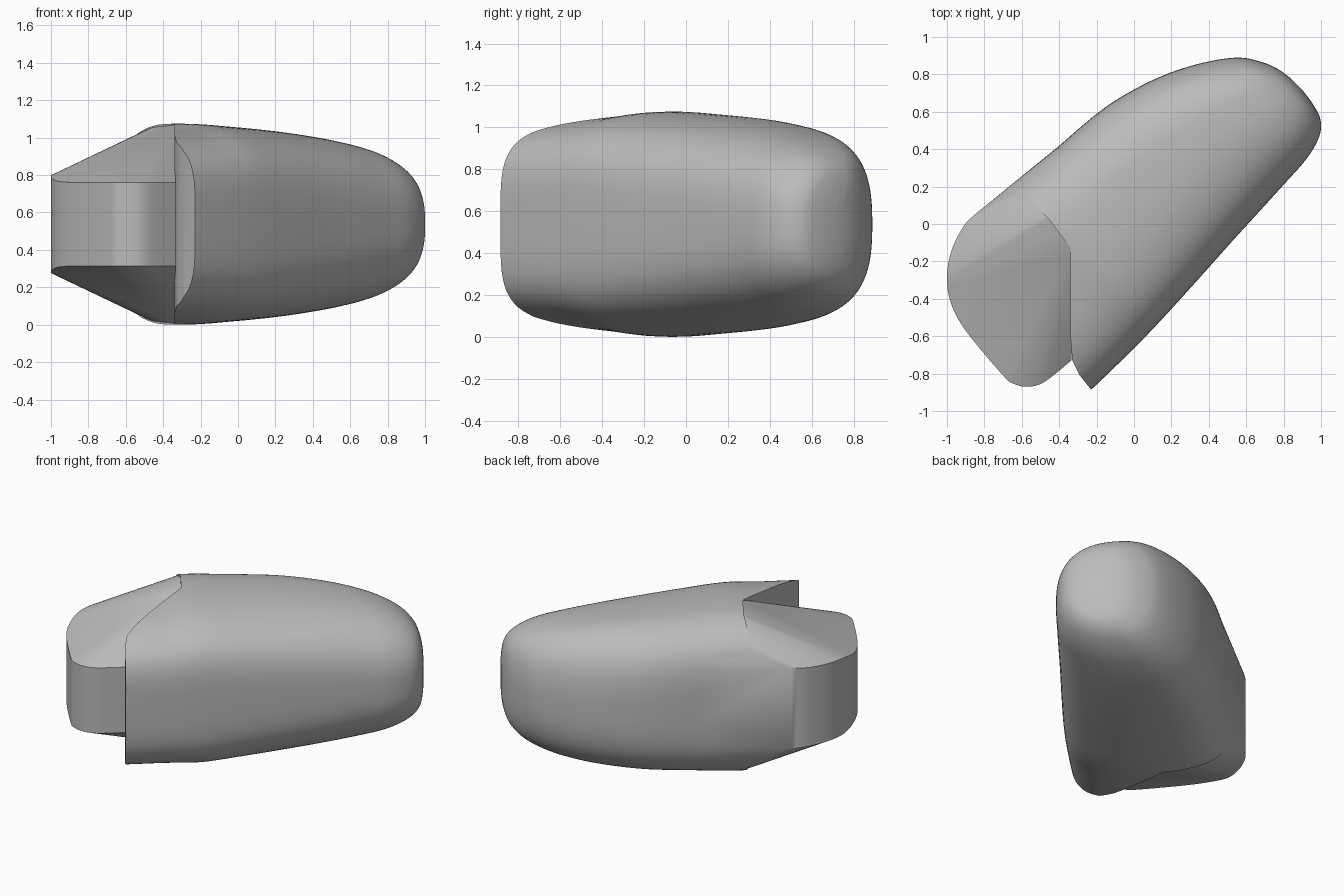
import bpy
import bmesh
from math import sin, cos, pi, sqrt, radians
from mathutils import Vector

if "Cube" in bpy.data.objects:
    bpy.data.objects.remove(bpy.data.objects["Cube"], do_unlink=True)

MIDDLE = 0.5375   # height of the horizontal symmetry plane
RING = 96         # points around a body section
STEPS = 5         # interpolated sections per span


def make_material(name, value):
    material = bpy.data.materials.new(name)
    material.use_nodes = True
    color = (value, value, value, 1)
    material.diffuse_color = color
    material.node_tree.nodes["Principled BSDF"].inputs["Base Color"].default_value = color
    return material


def add_object(name, bm, material=None):
    bmesh.ops.recalc_face_normals(bm, faces=bm.faces)
    mesh = bpy.data.meshes.new(name)
    bm.to_mesh(mesh)
    bm.free()
    obj = bpy.data.objects.new(name, mesh)
    bpy.context.collection.objects.link(obj)
    if material:
        mesh.materials.append(material)
    return obj


def select_only(obj):
    bpy.ops.object.select_all(action='DESELECT')
    obj.select_set(True)
    bpy.context.view_layer.objects.active = obj


def smooth_path(points, steps):
    """Catmull-Rom curve through points of any dimension."""
    points = [Vector(p) for p in points]
    result = []
    for i in range(len(points) - 1):
        before, start = points[max(i - 1, 0)], points[i]
        end, after = points[i + 1], points[min(i + 2, len(points) - 1)]
        for k in range(steps):
            t = k / steps
            result.append(0.5 * (2 * start + (end - before) * t
                          + (2 * before - 5 * start + 4 * end - after) * t ** 2
                          + (3 * start - before - 3 * end + after) * t ** 3))
    return result + [points[-1]]


def diagonal(along, across, height):
    """Point in the frame of the body's diagonal axis."""
    return Vector(((along - across) / sqrt(2), (along + across) / sqrt(2), MIDDLE + height))


def signed_power(value, power):
    return abs(value) ** power * (1 if value >= 0 else -1)


def section(along, right, left, half_height, roundness):
    """Body section with upright sides and a curved crown, its crest left of centre."""
    crest = (left + right) / 2 + 0.12 * (left - right)
    points = []
    for i in range(RING):
        a = 2 * pi * (i + 0.5) / RING
        reach = left - crest if cos(a) > 0 else crest - right
        points.append(diagonal(along, crest + reach * signed_power(cos(a), 0.85),
                               half_height * signed_power(sin(a), roundness)))
    return points


grey = make_material("plain grey", 0.5)

# Main body: position along axis, right edge, left edge, half height, roundness
stations = [
    (-0.95, -0.455, 0.6, 0.5, 0.45),
    (-0.78, -0.465, 0.61, 0.507, 0.45),
    (-0.5, -0.47, 0.61, 0.519, 0.46),
    (-0.28, -0.467, 0.6, 0.5375, 0.48),
    (0, -0.454, 0.58, 0.524, 0.53),
    (0.3, -0.437, 0.555, 0.503, 0.59),
    (0.52, -0.427, 0.505, 0.479, 0.64),
    (0.72, -0.417, 0.43, 0.449, 0.7),
    (0.9, -0.406, 0.33, 0.405, 0.74),
    (1.03, -0.37, 0.228, 0.345, 0.78),
    (1.1, -0.31, 0.12, 0.28, 0.8),
    (1.13, -0.22, 0.04, 0.21, 0.8),
    (1.143, -0.13, -0.04, 0.13, 0.8),
]
bm = bmesh.new()
rings = [[bm.verts.new(p) for p in section(*station)]
         for station in smooth_path(stations, STEPS)]
for lower, upper in zip(rings, rings[1:]):
    for i in range(RING):
        j = (i + 1) % RING
        bm.faces.new((lower[i], lower[j], upper[j], upper[i]))
bm.faces.new(rings[0])
bm.faces.new(rings[-1])
body = add_object("main_body", bm, grey)

# Notch cut out of the front corner of the body
notch = [(-0.34, -0.13), (-0.34, -0.6), (-0.33, -0.73), (-0.29, -0.81),
         (-0.23, -0.885), (-0.3, -1.5), (-2, -1.5), (-2, 1.58), (-0.45, 0.02)]
bm = bmesh.new()
floor = bm.faces.new([bm.verts.new((x, y, -1)) for x, y in notch])
raised = bmesh.ops.extrude_face_region(bm, geom=[floor])["geom"]
bmesh.ops.translate(bm, vec=(0, 0, 3),
                    verts=[g for g in raised if isinstance(g, bmesh.types.BMVert)])
cutter = add_object("notch_cutter", bm)
cutter.hide_render = True
cut = body.modifiers.new("notch", 'BOOLEAN')
cut.operation = 'DIFFERENCE'
cut.solver = 'EXACT'
cut.object = cutter
select_only(body)
bpy.ops.object.modifier_apply(modifier=cut.name)
bpy.data.objects.remove(cutter, do_unlink=True)

# Front block: upright wall whose roof and floor slope up to the body sections
wall = [(-0.84, 0.06, 0.275), (-0.91, -0.01, 0.27), (-0.975, -0.14, 0.265),
        (-1, -0.28, 0.26), (-0.98, -0.42, 0.235), (-0.9, -0.57, 0.224),
        (-0.7, -0.81, 0.224), (-0.64, -0.855, 0.224), (-0.57, -0.87, 0.224),
        (-0.48, -0.845, 0.224), (-0.335, -0.73, 0.224)]
bm = bmesh.new()
for x, y, half_height in smooth_path(wall, STEPS):
    for side in (-1, 1):
        bm.verts.new((x, y, MIDDLE + side * half_height))
for station in stations[3:5]:
    for point in section(*station):
        if point.x < -0.3:
            bm.verts.new(point)
for side in (-1, 1):
    bm.verts.new((-0.335, -0.14, MIDDLE + side * 0.53))
hull = bmesh.ops.convex_hull(bm, input=bm.verts[:])
unused = {g for g in hull["geom_interior"] + hull["geom_unused"]
          if isinstance(g, bmesh.types.BMVert)}
bmesh.ops.delete(bm, geom=list(unused), context='VERTS')
block = add_object("front_block", bm, grey)

for obj in (body, block):
    select_only(obj)
    bpy.ops.object.shade_smooth_by_angle(angle=radians(25))
